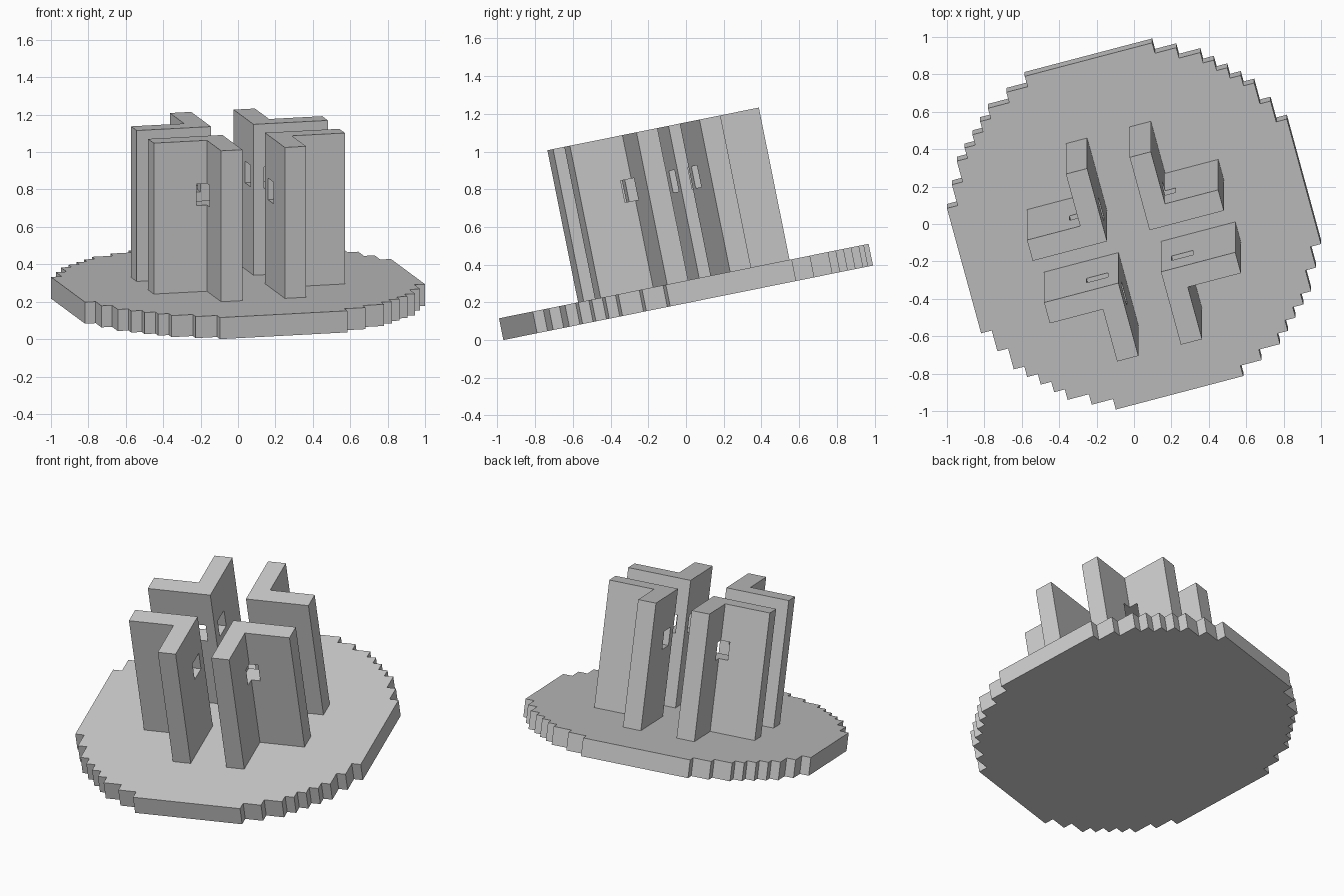
import bpy, bmesh, math
from mathutils import Matrix

if "Cube" in bpy.data.objects:
    bpy.data.objects.remove(bpy.data.objects["Cube"])

S = 1 / 17.008                 # one grid unit
TILT, TURN = math.radians(11.4), math.radians(15)
THICK = 2                      # plate thickness in grid units

# Shared placement: turned in plane, tilted backwards, lowest corner on z = 0
FRAME = (Matrix.Translation((0, THICK / 2 * S * math.sin(TILT), math.sin(TILT)))
         @ Matrix.Rotation(TILT, 4, 'X') @ Matrix.Rotation(TURN, 4, 'Z')
         @ Matrix.Scale(S, 4))


def prism(name, outline, z0, z1):
    """Extrude a flat outline (grid units) from z0 to z1."""
    bm = bmesh.new()
    face = bm.faces.new([bm.verts.new((x, y, z0)) for x, y in outline])
    ext = bmesh.ops.extrude_face_region(bm, geom=[face])
    verts = [g for g in ext['geom'] if isinstance(g, bmesh.types.BMVert)]
    bmesh.ops.translate(bm, verts=verts, vec=(0, 0, z1 - z0))
    bmesh.ops.recalc_face_normals(bm, faces=bm.faces[:])
    mesh = bpy.data.meshes.new(name)
    bm.to_mesh(mesh)
    bm.free()
    obj = bpy.data.objects.new(name, mesh)
    bpy.context.collection.objects.link(obj)
    obj.matrix_world = FRAME
    return obj


# Stepped round base: one quadrant of stair corners, repeated four times
tips = [(16, 6), (15, 8), (14, 10), (13, 11), (12, 12), (11, 13), (10, 14), (8, 15), (6, 16)]
quadrant = []
for i, (x, y) in enumerate(tips):
    quadrant.append((x, y))
    if i + 1 < len(tips):
        quadrant.append((tips[i + 1][0], y))
outline = []
for k in range(4):
    for x, y in quadrant:
        for _ in range(k):
            x, y = -y, x
        outline.append((x, y))
prism("round_base", outline, 0, THICK)

# L-shaped corner walls, 14 units tall, mirrored to all four quadrants
walls = prism("corner_walls", [(2, 2), (9, 2), (9, 4), (4, 4), (4, 9), (2, 9)], THICK, THICK + 14)

# Window cutter through both arms beside the inner corner
cutter = prism("window_cutter", [(1, 3), (3, 3), (3, 1), (5, 1), (5, 5), (1, 5)], THICK + 8, THICK + 10)
cutter.hide_render = True
cutter.display_type = 'WIRE'

cut = walls.modifiers.new("windows", 'BOOLEAN')
cut.operation, cut.solver, cut.object = 'DIFFERENCE', 'EXACT', cutter
mirror = walls.modifiers.new("four_corners", 'MIRROR')
mirror.use_axis = (True, True, False)
